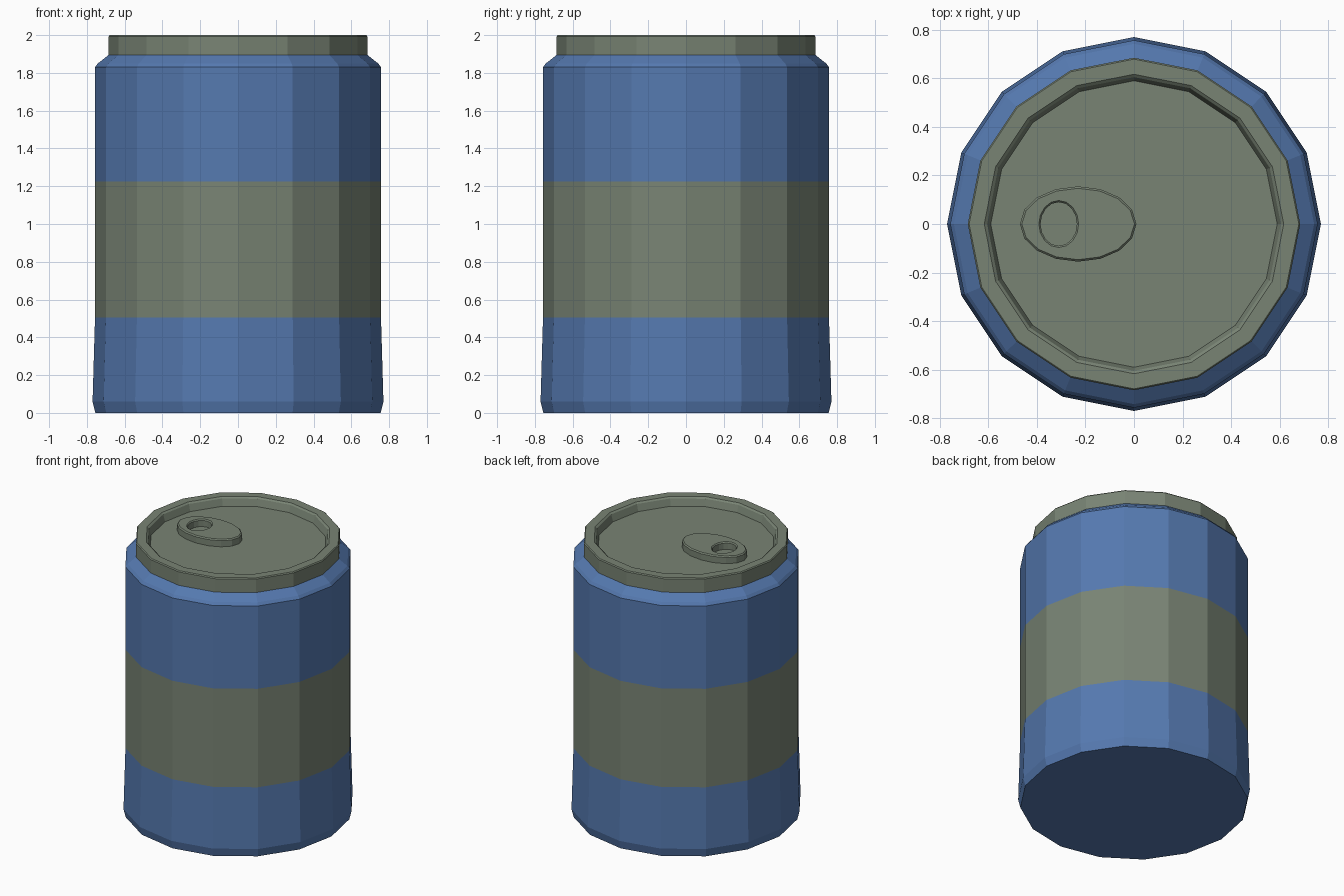
import bpy, bmesh
from math import cos, sin, tau

if "Cube" in bpy.data.objects:
    bpy.data.objects.remove(bpy.data.objects["Cube"])

SIDES = 16


def material(name, rgb):
    m = bpy.data.materials.new(name)
    m.diffuse_color = (*rgb, 1)
    m.use_nodes = True
    m.node_tree.nodes["Principled BSDF"].inputs["Base Color"].default_value = m.diffuse_color
    return m


blue = material("blue_paint", (0.09, 0.19, 0.43))
grey = material("grey_green_metal", (0.19, 0.23, 0.175))


def ring(bm, cx, rx, ry, z):
    return [bm.verts.new((cx + rx * cos(tau * i / SIDES), ry * sin(tau * i / SIDES), z))
            for i in range(SIDES)]


def loft(name, rings, mats, cap_start=False, cap_end=False, closed=False, bands=()):
    """Skin (cx, rx, ry, z) rings; bands lists the strips using the second material."""
    bm = bmesh.new()
    loops = [ring(bm, *r) for r in rings]
    pairs = list(zip(loops, loops[1:]))
    if closed:
        pairs.append((loops[-1], loops[0]))
    for k, (a, b) in enumerate(pairs):
        for i in range(SIDES):
            j = (i + 1) % SIDES
            f = bm.faces.new((a[i], a[j], b[j], b[i]))
            f.material_index = 1 if k in bands else 0
    if cap_start:
        bm.faces.new(loops[0][::-1])
    if cap_end:
        bm.faces.new(loops[-1])
    me = bpy.data.meshes.new(name)
    bm.to_mesh(me)
    bm.free()
    for m in mats:
        me.materials.append(m)
    ob = bpy.data.objects.new(name, me)
    bpy.context.collection.objects.link(ob)
    return ob


def lathe(profile):
    return [(0, r, r, z) for r, z in profile]


# can wall: flared foot, painted middle band, sloped shoulder
loft("can_body", lathe([(0.755, 0), (0.77, 0.06), (0.757, 0.505), (0.757, 1.225),
                        (0.757, 1.83), (0.742, 1.85), (0.685, 1.895)]),
     [blue, grey], cap_start=True, bands=(2,))

# lid: raised rim with a recessed flat floor
loft("lid", lathe([(0.685, 1.895), (0.685, 1.993), (0.679, 2.0), (0.617, 2.0),
                   (0.605, 1.99), (0.59, 1.94)]), [grey], cap_end=True)

# oval pull tab with a finger hole
TAB, HOLE = -0.23, -0.31
loft("pull_tab", [(TAB, 0.24, 0.155, 1.94), (TAB, 0.24, 0.155, 1.985),
                  (TAB, 0.232, 0.147, 1.993), (HOLE, 0.082, 0.097, 1.993),
                  (HOLE, 0.075, 0.09, 1.985), (HOLE, 0.075, 0.09, 1.94)],
     [grey], closed=True)
